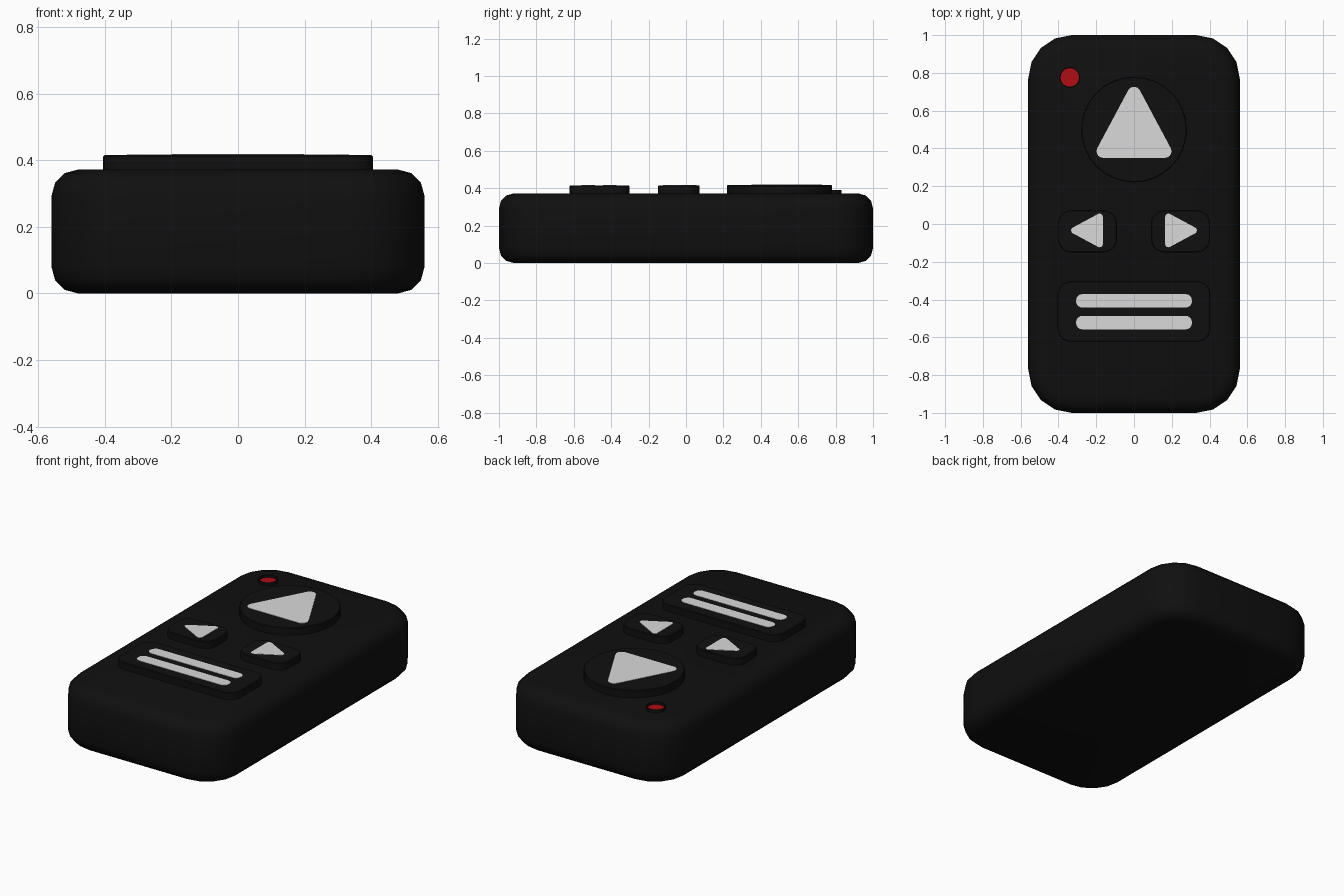
import bpy, bmesh, math
from mathutils import Vector

if "Cube" in bpy.data.objects:
    bpy.data.objects.remove(bpy.data.objects["Cube"])


def material(name, rgb):
    m = bpy.data.materials.new(name)
    m.diffuse_color = (*rgb, 1)
    m.use_nodes = True
    m.node_tree.nodes["Principled BSDF"].inputs["Base Color"].default_value = m.diffuse_color
    return m


BLACK = material("black plastic", (0.005, 0.005, 0.005))
WHITE = material("light grey print", (0.7, 0.7, 0.7))
RED = material("red lamp", (0.44, 0.004, 0.006))


def rounded(points, r, segs):
    """Convex polygon with filleted corners, as (arc centre, direction, radius)."""
    p = [Vector(q) for q in points]
    n = len(p)
    area = sum(p[i].x * p[(i + 1) % n].y - p[(i + 1) % n].x * p[i].y for i in range(n))
    if area < 0:
        p.reverse()
    out = []
    for i in range(n):
        a = (p[i] - p[i - 1]).normalized()
        b = (p[(i + 1) % n] - p[i]).normalized()
        n0, n1 = Vector((a.y, -a.x)), Vector((b.y, -b.x))
        centre = p[i] - (n0 + n1) * r / (1 + n0.dot(n1))
        a0 = math.atan2(n0.y, n0.x)
        turn = (math.atan2(n1.y, n1.x) - a0) % math.tau
        for k in range(segs + 1):
            t = a0 + turn * k / segs
            out.append((centre, Vector((math.cos(t), math.sin(t))), r))
    return out


def rect(x0, x1, y0, y1, r, segs):
    return rounded([(x0, y0), (x1, y0), (x1, y1), (x0, y1)], r, segs)


def disc(x, y, r, n):
    return [(Vector((x, y)), Vector((math.cos(math.tau * k / n), math.sin(math.tau * k / n))), r)
            for k in range(n)]


def solid(name, outline, profile, mat, cap_mat=None):
    """Stack rings of (inset, z) over an outline and cap both ends."""
    bm = bmesh.new()
    rings = []
    for inset, z in profile:
        rings.append([bm.verts.new((*(c + d * (r - inset)), z)) for c, d, r in outline])
    n = len(outline)
    for lo, hi in zip(rings, rings[1:]):
        for i in range(n):
            j = (i + 1) % n
            bm.faces.new((lo[i], lo[j], hi[j], hi[i]))
    bm.faces.new(rings[0][::-1])
    top = bm.faces.new(rings[-1])
    if cap_mat:
        top.material_index = 1
    for f in bm.faces:
        f.smooth = True
    me = bpy.data.meshes.new(name)
    bm.to_mesh(me)
    bm.free()
    me.materials.append(mat)
    if cap_mat:
        me.materials.append(cap_mat)
    me.set_sharp_from_angle(angle=math.radians(40))
    ob = bpy.data.objects.new(name, me)
    bpy.context.collection.objects.link(ob)
    return ob


def button(name, outline, top=0.415):
    return solid(name, outline, [(0, 0.36), (0, top - 0.004), (0.004, top)], BLACK)


def symbol(name, outline, base=0.415):
    return solid(name, outline, [(0, base - 0.003), (0, base + 0.002)], WHITE)


# Body: rounded slab with rolled top and bottom edges
H, B, S = 0.372, 0.08, 3
arc = [(B * (1 - math.cos(k * math.pi / 2 / S)), B * (1 - math.sin(k * math.pi / 2 / S)))
       for k in range(S + 1)]
profile = [(i, z) for i, z in reversed(arc)] + [(i, H - z) for i, z in arc]
solid("body", rect(-0.56, 0.56, -1, 1, 0.23, 4), profile, BLACK)

# Large round button with up arrow
button("round_button", disc(0, 0.5, 0.28, 32), 0.417)
symbol("up_arrow", rounded([(-0.222, 0.35), (0.222, 0.35), (0, 0.766)], 0.035, 5), 0.417)

# Left and right buttons
for side, s in (("left", -1), ("right", 1)):
    button(side + "_button", rect(*sorted((s * 0.09, s * 0.403)), -0.15, 0.073, 0.07, 5))
    symbol(side + "_arrow",
           rounded([(s * 0.165, -0.135), (s * 0.352, -0.034), (s * 0.165, 0.067)], 0.017, 4))

# Wide lower button with two bars
button("wide_button", rect(-0.405, 0.405, -0.623, -0.303, 0.07, 5))
for i, y in enumerate((-0.407, -0.522)):
    symbol("bar_%d" % (i + 1), rect(-0.307, 0.307, y - 0.036, y + 0.036, 0.034, 4))

# Indicator lamp: raised rim with recessed red face
solid("indicator_lamp", disc(-0.34, 0.776, 0.055, 20),
      [(0, 0.36), (0, 0.39), (0.006, 0.39), (0.006, 0.375)], BLACK, RED)
